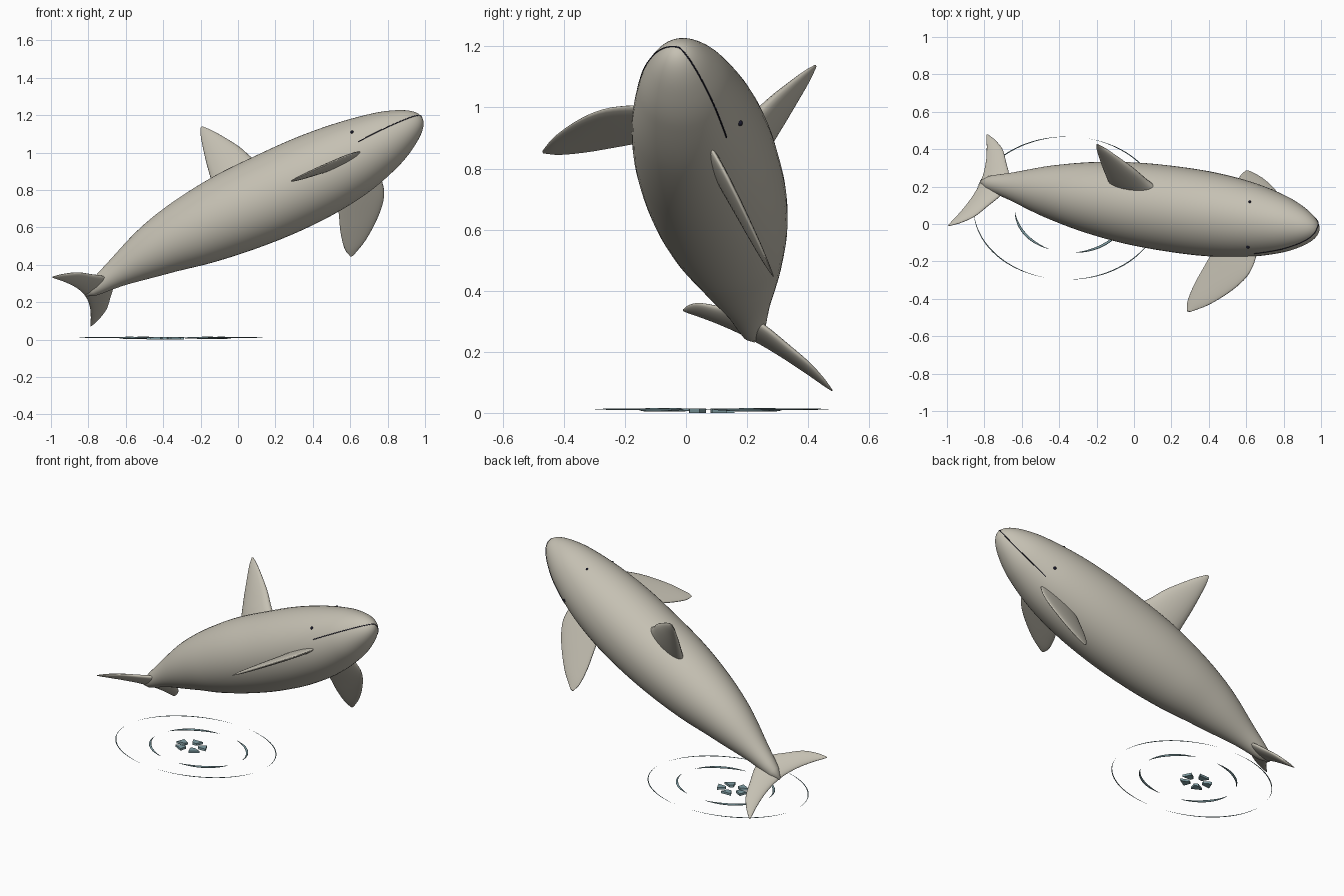
import bpy, bmesh, math
from mathutils import Vector, Matrix

if "Cube" in bpy.data.objects:
    bpy.data.objects.remove(bpy.data.objects["Cube"], do_unlink=True)


def material(name, colour):
    m = bpy.data.materials.new(name)
    m.use_nodes = True
    m.diffuse_color = (*colour, 1)
    m.node_tree.nodes["Principled BSDF"].inputs["Base Color"].default_value = (*colour, 1)
    return m


SKIN = material("warm grey skin", (0.56, 0.53, 0.45))
DARK = material("dark navy", (0.01, 0.01, 0.025))
WATER = material("pale teal water", (0.22, 0.35, 0.38))

# Body frame: X runs tail to nose, Y to the left, Z to the back fin, rolled to one side
TAIL, NOSE, ROLL = Vector((-0.82, 0.225, 0.24)), Vector((0.985, -0.03, 1.185)), math.radians(30)
LENGTH = (NOSE - TAIL).length
fwd = (NOSE - TAIL).normalized()
flat = Vector((0, 0, 1)).cross(fwd).normalized()
rise = fwd.cross(flat)
left = flat * math.cos(ROLL) - rise * math.sin(ROLL)
up = rise * math.cos(ROLL) + flat * math.sin(ROLL)
FRAME = Matrix.Translation(TAIL) @ Matrix((fwd, left, up)).transposed().to_4x4()


def interp(rows, x):
    """Smooth interpolation of rows keyed by their first value."""
    n = len(rows)
    i = max(k for k in range(n - 1) if k == 0 or rows[k][0] <= x)

    def slope(k, c):
        a, b = rows[max(k - 1, 0)], rows[min(k + 1, n - 1)]
        return (b[c] - a[c]) / (b[0] - a[0])

    a, b = rows[i], rows[i + 1]
    h = b[0] - a[0]
    t = min(max((x - a[0]) / h, 0), 1)
    out = []
    for c in range(1, len(a)):
        out.append((2 * t**3 - 3 * t**2 + 1) * a[c] + (t**3 - 2 * t**2 + t) * h * slope(i, c)
                   + (3 * t**2 - 2 * t**3) * b[c] + (t**3 - t**2) * h * slope(i + 1, c))
    return out


def loft(name, rings, mat, matrix=None, smooth=True):
    bm = bmesh.new()
    loops = [[bm.verts.new(p) for p in ring] for ring in rings]
    n = len(loops[0])
    for a, b in zip(loops, loops[1:]):
        for i in range(n):
            bm.faces.new((a[i], a[(i + 1) % n], b[(i + 1) % n], b[i]))
    bm.faces.new(loops[0][::-1])
    bm.faces.new(loops[-1])
    bmesh.ops.recalc_face_normals(bm, faces=bm.faces)
    for f in bm.faces:
        f.smooth = smooth
    mesh = bpy.data.meshes.new(name)
    bm.to_mesh(mesh)
    bm.free()
    mesh.materials.append(mat)
    ob = bpy.data.objects.new(name, mesh)
    bpy.context.collection.objects.link(ob)
    if matrix:
        ob.matrix_world = matrix
    return ob


def circle(n):
    return [(math.cos(math.tau * i / n), math.sin(math.tau * i / n)) for i in range(n)]


# Body: radius and arch along its length
RADII = [(0, 0.01), (0.23, 0.083), (0.475, 0.15), (0.7, 0.195), (0.93, 0.222), (1.155, 0.231),
         (1.38, 0.228), (1.6, 0.206), (1.83, 0.154), (1.96, 0.1), (LENGTH, 0)]
SQUARES = [(x, r * r) for x, r in RADII]
ARCH = [(0, 0), (0.23, 0.03), (0.475, 0.044), (0.7, 0.034), (0.93, 0.02), (1.2, 0),
        (1.6, -0.015), (1.83, -0.012), (LENGTH, 0)]


def body_section(x):
    r = math.sqrt(max(interp(SQUARES, x)[0], 1e-7))
    arch = interp(ARCH, x)[0]
    return r * 0.98, r * 1.02, -0.45 * arch, 0.77 * arch


def on_body(x, height, side):
    """Point on the flank at a given height above the axis."""
    ry, rz, cy, cz = body_section(x)
    k = max(-1, min(1, height / rz))
    return Vector((x, cy + side * ry * math.sqrt(1 - k * k), cz + k * rz))


rings = []
for i in range(65):
    x = LENGTH * math.sin(math.pi / 2 * i / 64)
    ry, rz, cy, cz = body_section(x)
    rings.append([(x, cy + ry * c, cz + rz * s) for c, s in circle(48)])
loft("body", rings, SKIN, FRAME)


# Fins: rows of span, trailing edge, leading edge, half thickness
def fin(name, rows, place, both_ways=False):
    steps = [math.sin(math.pi / 2 * i / 24) for i in range(25)]
    if both_ways:
        steps = [-t for t in steps[:0:-1]] + steps
    out = []
    for t in steps:
        span = rows[0][0] + (rows[-1][0] - rows[0][0]) * abs(t)
        trail, lead, thick = interp(rows, span)
        mid, half = (trail + lead) / 2, (lead - trail) / 2
        sign = -1 if t < 0 else 1
        out.append([place(sign * span, mid + half * c, thick * s) for c, s in circle(24)])
    loft(name, out, SKIN, FRAME)


fin("back_fin", [(0.15, 0.86, 1.2, 0.045), (0.26, 0.873, 1.13, 0.04), (0.37, 0.885, 1.085, 0.031),
                 (0.47, 0.9, 1.03, 0.021), (0.55, 0.915, 0.98, 0.012), (0.596, 0.93, 0.945, 0.003)],
    lambda s, x, t: (x, t - 0.015, s))

FLIPPER = [(0.12, 1.46, 1.7, 0.034), (0.19, 1.42, 1.69, 0.032), (0.25, 1.39, 1.663, 0.029),
           (0.325, 1.355, 1.587, 0.024), (0.41, 1.33, 1.46, 0.015), (0.455, 1.335, 1.36, 0.004)]
for name, side in (("left_flipper", 1), ("right_flipper", -1)):
    fin(name, FLIPPER, lambda s, x, t, side=side:
        (x, side * (s - 0.45 * t), -0.118 - (s - 0.17) * 0.53 + 0.88 * t))

fin("tail_flukes", [(0, 0, 0.16, 0.02), (0.06, -0.005, 0.15, 0.019), (0.14, -0.022, 0.1, 0.016),
                    (0.22, -0.05, 0.045, 0.012), (0.27, -0.072, -0.02, 0.007), (0.295, -0.082, -0.07, 0.002)],
    lambda s, x, t: (x, s, t), both_ways=True)

# Mouth line running round the nose
path = []
for side in (-1, 1):
    half = []
    for i in range(25):
        t = i / 24
        half.append(on_body(1.71 + (LENGTH - 1.712) * math.sin(math.pi / 2 * t), -0.045 + 0.06 * t, side))
    path += half if side < 0 else half[::-1]
curve = bpy.data.curves.new("mouth", "CURVE")
curve.dimensions = "3D"
curve.bevel_depth = 0.0025
curve.bevel_resolution = 1
spline = curve.splines.new("POLY")
spline.points.add(len(path) - 1)
for point, co in zip(spline.points, path):
    point.co = (*co, 1)
curve.materials.append(DARK)
mouth = bpy.data.objects.new("mouth", curve)
bpy.context.collection.objects.link(mouth)
mouth.matrix_world = FRAME


# Eyes and blowhole
def bead(name, spot, radius):
    bpy.ops.mesh.primitive_uv_sphere_add(segments=16, ring_count=8, radius=radius)
    ob = bpy.context.object
    ob.name = name
    ob.data.materials.append(DARK)
    ob.matrix_world = FRAME @ Matrix.Translation(spot)
    bpy.ops.object.shade_smooth()


bead("left_eye", on_body(1.70, 0.025, 1), 0.009)
bead("right_eye", on_body(1.70, 0.025, -1), 0.009)
bead("blowhole", on_body(1.70, 0.5, -1), 0.007)


# Ripples: tapered arcs on two oval rings
def ripple(name, centre, a, b, start, gap, half_width, half_height, z):
    for k in range(4):
        out = []
        for i in range(33):
            t = i / 32
            ang = math.radians(start + 90 * k + gap / 2 + (90 - gap) * t)
            taper = 0.08 + 0.92 * math.sin(math.pi * t)
            out.append([((a + c * half_width * taper) * math.cos(ang) + centre[0],
                         (b + c * half_width * taper) * math.sin(ang) + centre[1],
                         z + s * half_height * taper) for c, s in circle(8)])
        loft(f"{name}_{k + 1}", out, WATER)


ripple("outer_ripple", (-0.358, 0.085), 0.5, 0.382, 83, 14, 0.003, 0.002, 0.012)
ripple("inner_ripple", (-0.335, 0.08), 0.302, 0.233, 80, 26, 0.007, 0.006, 0.01)

# Splash pieces: five flat wedges around the middle
for k in range(5):
    corners = []
    for r, d in ((0.045, -17), (0.1, -20), (0.1, 20), (0.045, 17)):
        ang = math.radians(72 * k + 20 + d)
        corners.append((-0.39 + r * math.cos(ang), 0.085 + 0.77 * r * math.sin(ang)))
    loft(f"splash_piece_{k + 1}", [[(x, y, z) for x, y in corners] for z in (0, 0.014)], WATER, smooth=False)
